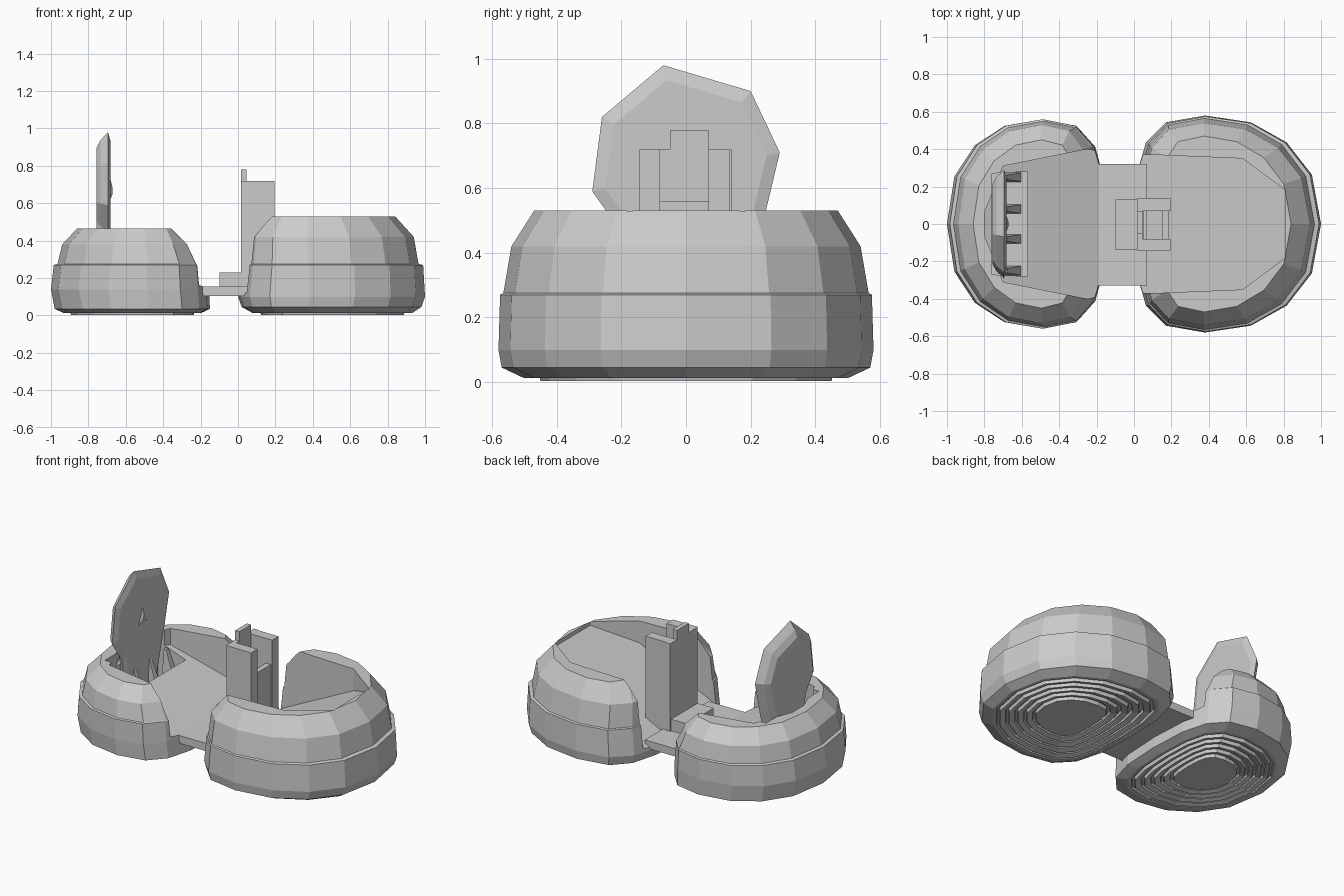
import bpy, bmesh, math
from mathutils import Vector

cube = bpy.data.objects.get("Cube")
if cube:
    bpy.data.objects.remove(cube, do_unlink=True)

# One plain grey for everything
grey = bpy.data.materials.new("plain_grey")
grey.use_nodes = True
GREY = (0.6, 0.6, 0.6, 1)
grey.diffuse_color = GREY
grey.node_tree.nodes["Principled BSDF"].inputs["Base Color"].default_value = GREY


def finish(name, bm):
    bmesh.ops.recalc_face_normals(bm, faces=bm.faces)
    mesh = bpy.data.meshes.new(name)
    bm.to_mesh(mesh)
    bm.free()
    mesh.materials.append(grey)
    obj = bpy.data.objects.new(name, mesh)
    bpy.context.collection.objects.link(obj)
    return obj


def skin(name, loops):
    """Closed solid through a list of equal-length point loops."""
    bm = bmesh.new()
    rings = [[bm.verts.new(p) for p in loop] for loop in loops]
    n = len(rings[0])
    for a, b in zip(rings, rings[1:]):
        for i in range(n):
            j = (i + 1) % n
            bm.faces.new((a[i], a[j], b[j], b[i]))
    bm.faces.new(rings[0])
    bm.faces.new(rings[-1])
    return finish(name, bm)


def box(name, x, y, z):
    def rect(h):
        return [(x[0], y[0], h), (x[1], y[0], h), (x[1], y[1], h), (x[0], y[1], h)]
    return skin(name, [rect(z[0]), rect(z[1])])


def oval(z, x0, x1, half, lean, sides=16):
    """Rounded-square outline whose widest point is shifted by lean."""
    def soft(v):
        return math.copysign(abs(v) ** 0.82, v)
    mid, rad = (x0 + x1) / 2, (x1 - x0) / 2
    angles = [2 * math.pi * i / sides for i in range(sides)]
    return [(mid + rad * soft(math.cos(a)) + lean * math.sin(a) ** 2,
             half * soft(math.sin(a)), z) for a in angles]


def pod(name, lean, levels):
    """Shell lofted through levels, with narrow concentric grooves underneath."""
    z, x0, x1, half = levels[0]
    mid, rad = (x0 + x1) / 2, (x1 - x0) / 2
    grooves = []
    for k in range(5):
        for s, h in ((0.95, z), (0.94, 0.025), (0.91, 0.025), (0.90, z / 4)):
            s -= 0.12 * k
            grooves.append(oval(h, mid - rad * s, mid + rad * s, half * s, lean * s))
    return skin(name, grooves[::-1] + [oval(*lv, lean) for lv in levels])


def carve(target, half_plan, floor):
    """Cut a y-symmetric plan out of the target, down to floor(x)."""
    plan = half_plan + [(x, -y) for x, y in reversed(half_plan)]
    cutter = skin("cutter", [[(x, y, floor(x)) for x, y in plan],
                             [(x, y, 1.2) for x, y in plan]])
    cutter.hide_render = True
    mod = target.modifiers.new("carve", "BOOLEAN")
    mod.operation, mod.solver, mod.object = "DIFFERENCE", "EXACT", cutter
    bpy.context.view_layer.objects.active = target
    bpy.ops.object.modifier_apply(modifier=mod.name)
    bpy.data.objects.remove(cutter, do_unlink=True)


# Left pod with its sloping hollow
left_pod = pod("left_pod", -0.12, [
    (0.012, 0.08, 0.93, 0.50), (0.045, 0.02, 0.98, 0.57), (0.10, 0.0, 1.0, 0.58),
    (0.27, 0.02, 0.99, 0.575), (0.275, 0.03, 0.965, 0.565),
    (0.42, 0.045, 0.94, 0.54), (0.53, 0.15, 0.84, 0.47)])
carve(left_pod, [(-0.15, 0.37), (0.1, 0.37), (0.58, 0.35), (0.81, 0.18)],
      lambda x: 0.10 + 0.5 * x)

# Right pod with ramp and a deeper well behind it
right_pod = pod("right_pod", 0.09, [
    (0.012, -0.93, -0.20, 0.47), (0.035, -0.98, -0.15, 0.55), (0.14, -1.0, -0.155, 0.56),
    (0.27, -0.985, -0.17, 0.56), (0.275, -0.965, -0.175, 0.55),
    (0.38, -0.94, -0.23, 0.53), (0.465, -0.86, -0.31, 0.45)])
carve(right_pod, [(-0.05, 0.36), (-0.25, 0.40), (-0.70, 0.31), (-0.80, 0.06)],
      lambda x: 0.08 - 0.4 * x)
carve(right_pod, [(-0.57, 0.28), (-0.76, 0.27)], lambda x: 0.15)

# Upright disc, thicker and smaller towards the back
outline = [(-0.14, 0.15), (-0.19, 0.45), (-0.29, 0.59), (-0.26, 0.82), (-0.07, 0.98),
           (0.20, 0.90), (0.29, 0.71), (0.24, 0.50), (0.14, 0.15)]
centre = Vector((0.0, 0.65))


def slice_at(x, scale):
    pts = [centre + (Vector(p) - centre) * scale for p in outline]
    return [(x, p.x, p.y) for p in pts]


skin("upright_disc", [slice_at(-0.757, 0.74), slice_at(-0.735, 0.87),
                      slice_at(-0.695, 1.0), slice_at(-0.682, 0.86)])

# Small pointed knob on the disc face
skin("disc_knob", [[(-0.69, -0.06, 0.60), (-0.69, 0.07, 0.60), (-0.69, 0.0, 0.76)],
                   [(-0.67, -0.01, 0.65), (-0.67, 0.01, 0.65), (-0.67, 0.0, 0.68)]])

# Short posts in the well
for i, y in enumerate((-0.25, -0.08, 0.08, 0.25)):
    skin(f"well_post_{i + 1}", [
        [(-0.70, y - 0.025, 0.14), (-0.60, y - 0.025, 0.14),
         (-0.60, y + 0.025, 0.14), (-0.70, y + 0.025, 0.14)],
        [(-0.70, y - 0.012, 0.36), (-0.68, y - 0.012, 0.36),
         (-0.68, y + 0.012, 0.36), (-0.70, y + 0.012, 0.36)]])

# Coupling between the pods
box("coupling_plate", (-0.20, 0.07), (-0.33, 0.32), (0.105, 0.155))
box("coupling_block", (-0.10, 0.05), (-0.14, 0.13), (0.12, 0.23))

# Channel-shaped tower with a lower wall closing its mouth
box("tower_back", (0.015, 0.045), (-0.14, 0.14), (0.12, 0.72))
box("tower_spine", (0.015, 0.045), (-0.05, 0.07), (0.12, 0.78))
box("tower_front_arm", (0.02, 0.195), (-0.145, -0.08), (0.12, 0.72))
box("tower_rear_arm", (0.02, 0.195), (0.07, 0.135), (0.12, 0.72))
box("tower_mouth_wall", (0.15, 0.185), (-0.085, 0.075), (0.12, 0.56))
